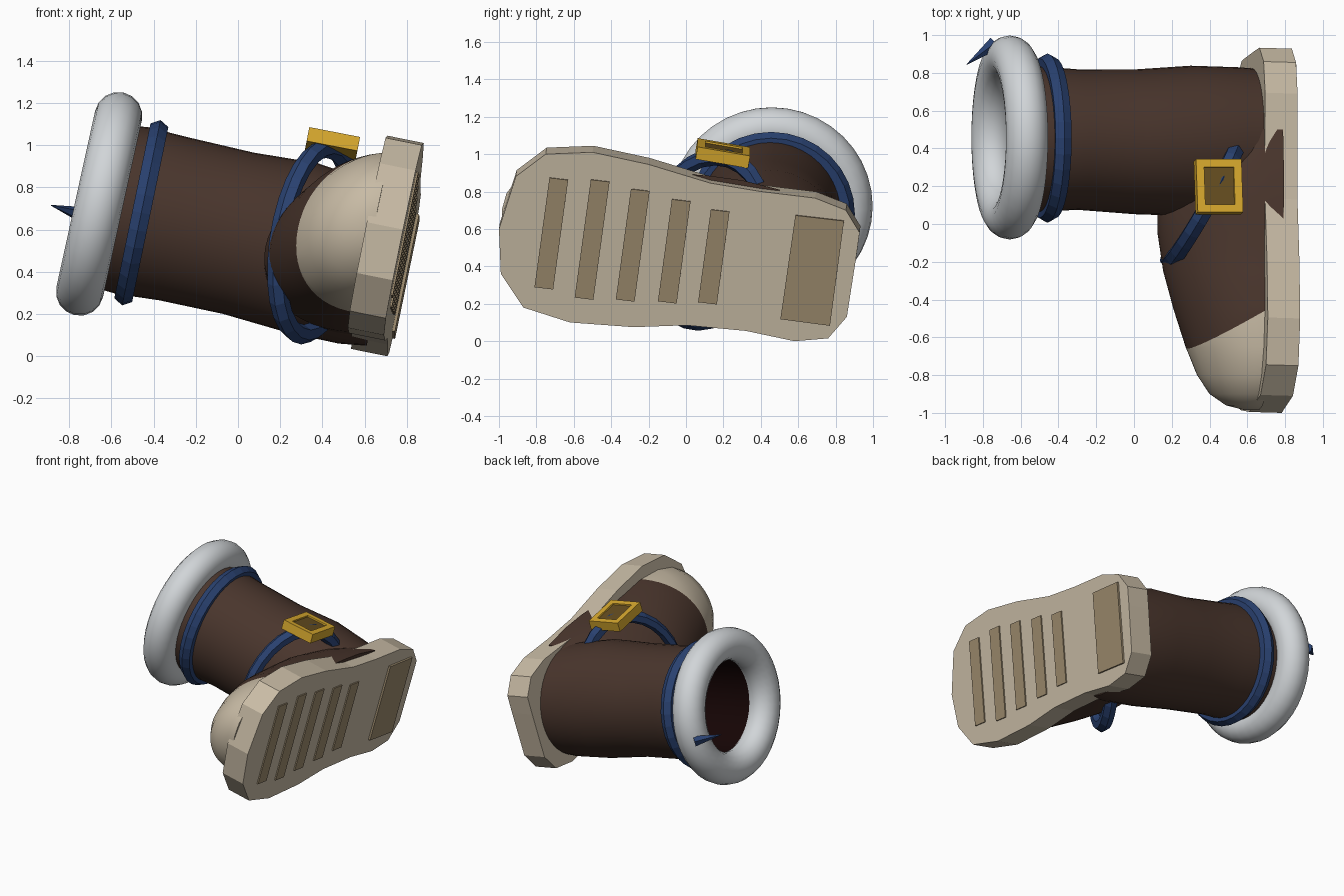
import bpy, bmesh, math
from mathutils import Vector, Matrix

cube = bpy.data.objects.get("Cube")
if cube:
    bpy.data.objects.remove(cube, do_unlink=True)

NORMAL = Vector((1, -.03, -.203)).normalized()   # outward from the sole


def sole_x(y, z):
    return 0.69 + 0.203 * z + 0.03 * y


def material(name, hexcode):
    srgb = [int(hexcode[i:i + 2], 16) / 255 for i in (0, 2, 4)]
    col = [((c + 0.055) / 1.055) ** 2.4 if c > 0.04 else c / 12.92 for c in srgb] + [1]
    m = bpy.data.materials.new(name)
    m.use_nodes = True
    m.diffuse_color = col
    m.node_tree.nodes["Principled BSDF"].inputs["Base Color"].default_value = col
    return m


brown = material("brown leather", "49352C")
beige = material("beige rubber", "C8BBA5")
tread_mat = material("tread brown", "9D8B6E")
white = material("white fur", "D1D5D8")
blue = material("blue strap", "294170")
gold = material("gold", "D8A92E")
dark_gold = material("dark gold", "664E20")
lining = material("dark lining", "160505")


def finish(name, bm, mats, smooth=None):
    bmesh.ops.recalc_face_normals(bm, faces=bm.faces)
    me = bpy.data.meshes.new(name)
    bm.to_mesh(me)
    bm.free()
    ob = bpy.data.objects.new(name, me)
    bpy.context.collection.objects.link(ob)
    for m in mats:
        me.materials.append(m)
    if smooth:
        bpy.ops.object.select_all(action='DESELECT')
        ob.select_set(True)
        bpy.context.view_layer.objects.active = ob
        bpy.ops.object.shade_smooth_by_angle(angle=math.radians(smooth))
    return ob


def loft(rings):
    bm = bmesh.new()
    loops = [[bm.verts.new(p) for p in r] for r in rings]
    for a, b in zip(loops, loops[1:]):
        for i in range(len(a)):
            j = (i + 1) % len(a)
            bm.faces.new((a[i], a[j], b[j], b[i]))
    bm.faces.new(loops[0])
    bm.faces.new(loops[-1])
    return bm


def prism(name, outline, low, high, mat):
    """Extrude a (y, z) outline lying on the sole plane along its normal."""
    rings = [[Vector((sole_x(y, z), y, z)) + NORMAL * h for y, z in outline]
             for h in (low, high)]
    return finish(name, loft(rings), [mat])


def torus(name, major, minor, segs, sides, matrix, mat, smooth=None):
    rings = []
    bm = bmesh.new()
    for i in range(segs):
        a = math.tau * i / segs
        ring = []
        for k in range(sides):
            b = math.tau * k / sides
            r = major + minor * math.cos(b)
            ring.append(bm.verts.new(matrix @ Vector(
                (r * math.cos(a), r * math.sin(a), minor * math.sin(b)))))
        rings.append(ring)
    for i in range(segs):
        for k in range(sides):
            n, m = (i + 1) % segs, (k + 1) % sides
            bm.faces.new((rings[i][k], rings[n][k], rings[n][m], rings[i][m]))
    return finish(name, bm, [mat], smooth)


# Boot shaft: outer skin lofted to the sole, then a hollow lined inside
shaft = [(0.05, .44, .57, .31, .31), (-.68, .46, .725, .33, .33),
         (-.66, .455, .72, .38, .38), (-.5, .45, .69, .385, .395),
         (-.3, .447, .65, .372, .385), (0, .435, .583, .383, .382),
         (.3, .44, .515, .398, .40), (.55, .44, .445, .39, .385),
         (.68, .44, .42, .38, .37)]
N = 40
rings = []
for x, y, z, ry, rz in shaft:
    ring = []
    for i in range(N):
        a = math.tau * i / N
        dz = rz * math.sin(a)
        ring.append((x + 0.19 * dz, y + ry * math.cos(a), z + dz))
    rings.append(ring)
bm = loft(rings)
bm.faces.ensure_lookup_table()
for f in list(bm.faces[:N]) + [bm.faces[-2]]:
    f.material_index = 1
finish("boot_shaft", bm, [brown, lining], 40)

# Foot: half-dome sections (y, crest x, centre z, half width) running to the toe
foot = [(-.985, .585, .64, .06), (-.96, .49, .64, .15), (-.9, .405, .63, .24),
        (-.8, .34, .62, .31), (-.65, .28, .605, .36), (-.45, .215, .585, .38),
        (-.25, .16, .55, .378), (-.05, .13, .52, .378), (.12, .13, .50, .385),
        (.3, .2, .48, .38), (.5, .35, .45, .36)]
rings = []
for y, crest, zc, hz in foot:
    depth = max(sole_x(y, zc) - 0.15 - crest, 0.03)
    sink = 0.14 if y < -0.3 else 0.08
    ring = []
    for i in range(29):
        a = math.pi * i / 28
        z = zc + hz * math.cos(a)
        ring.append((sole_x(y, z) - 0.15 - depth * math.sin(a), y, z))
    for s in (-1, 1):
        z = zc + s * hz
        ring.append((sole_x(y, z) - sink, y, z))
    rings.append(ring)
bm = loft(rings)
# Toe cap: cut along a slanted plane and recolour the toe side
point, normal = Vector((.68, -.46, .9)), Vector((-.58, 1, .1))
bmesh.ops.bisect_plane(bm, geom=bm.verts[:] + bm.edges[:] + bm.faces[:],
                       plane_co=point, plane_no=normal)
for f in bm.faces:
    f.material_index = int((f.calc_center_median() - point).dot(normal) < 0)
finish("foot_and_toe_cap", bm, [brown, beige], 40)

# Sole
prism("sole", [(-1, .60), (-.91, .88), (-.75, 1.0), (-.5, 1.01), (-.2, .945),
               (.13, .845), (.4, .80), (.69, .765), (.855, .70), (.928, .58),
               (.91, .45), (.86, .13), (.76, .015), (.58, 0), (.32, .055),
               (0, .085), (-.28, .075), (-.62, .10), (-.87, .18), (-.99, .36)],
      -0.175, 0, beige)

# Tread bars and heel pad
bars = [(-.81, .29, .585), (-.595, .235, .63), (-.375, .225, .59),
        (-.15, .215, .545), (.065, .21, .495)]
for n, (y, z, h) in enumerate(bars):
    s = 0.137 * h
    prism(f"tread_bar_{n + 1}", [(y, z), (y + .1, z - .012),
                                 (y + .1 + s, z + h - .012), (y + s, z + h)],
          -0.01, 0.009, tread_mat)
prism("heel_pad", [(.505, .12), (.77, .085), (.845, .645), (.585, .675)],
      -0.01, 0.014, tread_mat)

# Fur cuff and the strap below it
torus("fur_cuff", 0.427, 0.113, 40, 16, Matrix.Translation((-.658, .458, .722))
      @ Matrix.Rotation(math.radians(102.4), 4, 'Y'), white, 60)
torus("cuff_strap", 0.398, 0.05, 32, 6, Matrix.Translation((-.458, .455, .68))
      @ Matrix.Rotation(math.radians(101.7), 4, 'Y'), blue)

# Strap wrapped diagonally around the ankle
d = Vector((.48, .88, 0)).normalized()
up = Vector((.13, .1, .98)).normalized()
n = d.cross(up).normalized()
frame = Matrix((d * 0.8, up, n)).transposed().to_4x4()
torus("ankle_strap", 0.448, 0.048, 28, 6,
      Matrix.Translation((.365, .115, .545)) @ frame, blue)

# Pointed strap tip at the back of the cuff
tip, root = Vector((-.885, .845, .715)), Vector((-.74, .955, .67))
bm = bmesh.new()
bmesh.ops.create_cone(bm, cap_ends=True, segments=5, radius1=0.038, radius2=0.002,
                      depth=(tip - root).length,
                      matrix=Matrix.Translation((tip + root) / 2)
                      @ (tip - root).to_track_quat('Z', 'Y').to_matrix().to_4x4())
finish("strap_tip", bm, [blue])

# Buckle with a sunken centre
bm = bmesh.new()
bmesh.ops.create_cube(bm, size=1, matrix=Matrix.Diagonal((.245, .285, .068, 1)))
top = max(bm.faces, key=lambda f: f.calc_center_median().z)
bmesh.ops.inset_region(bm, faces=[top], thickness=0.06)
bmesh.ops.inset_region(bm, faces=[top], thickness=0.002, depth=-0.01)
top.material_index = 1
buckle = finish("buckle", bm, [gold, dark_gold])
buckle.matrix_world = (Matrix.Translation((.447, .197, 1.005))
                       @ Matrix.Rotation(math.radians(11), 4, 'Y')
                       @ Matrix.Rotation(math.radians(-10), 4, 'X'))
